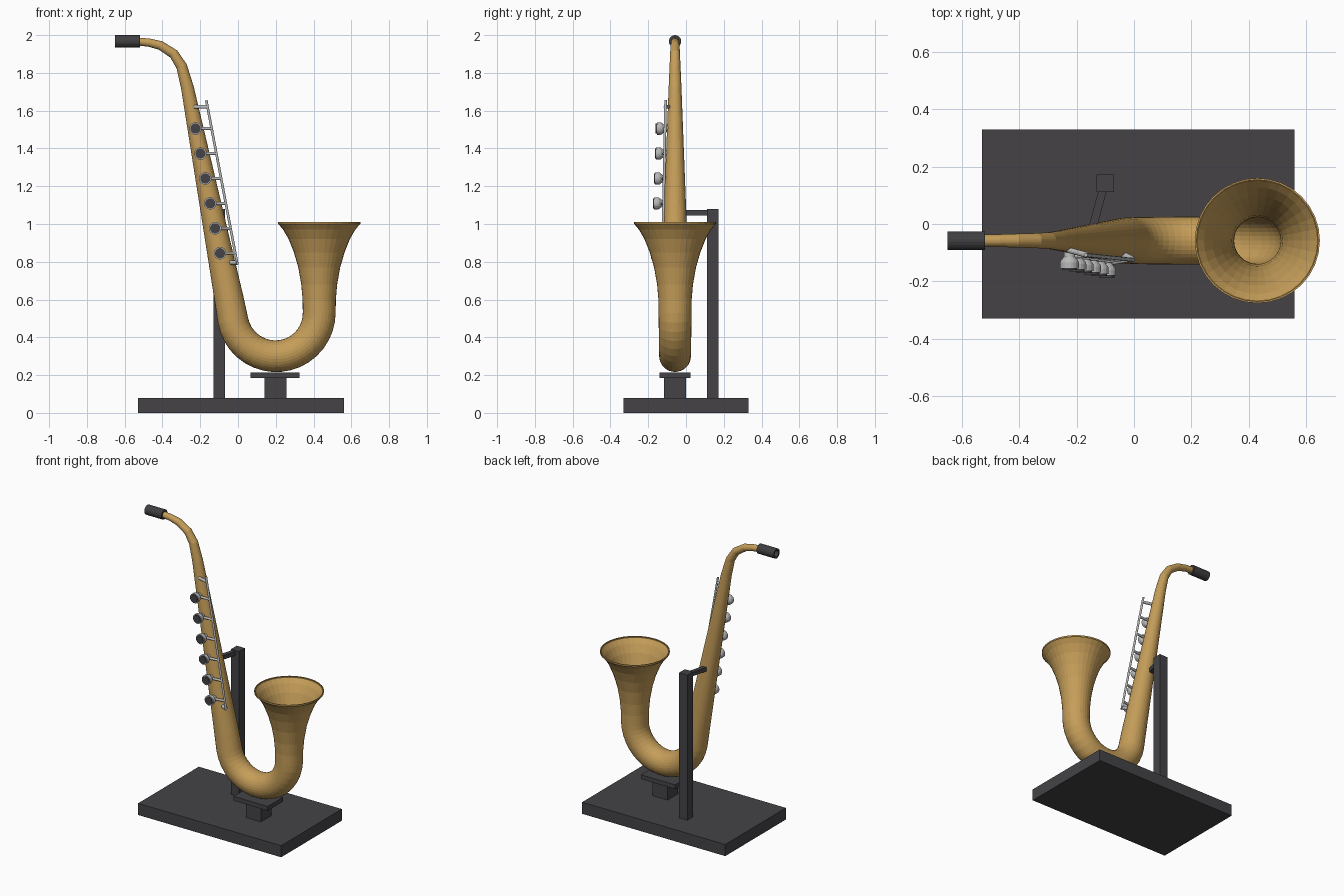
import bpy, bmesh, math
from mathutils import Vector

cube = bpy.data.objects.get("Cube")
if cube:
    bpy.data.objects.remove(cube, do_unlink=True)

AXIS_Y = -0.058  # plane the horn lies in


def material(name, rgb, rough=0.5):
    m = bpy.data.materials.new(name)
    m.use_nodes = True
    m.diffuse_color = (*rgb, 1)
    bsdf = m.node_tree.nodes["Principled BSDF"]
    bsdf.inputs["Base Color"].default_value = (*rgb, 1)
    bsdf.inputs["Roughness"].default_value = rough
    return m


brass = material("brass", (0.56, 0.34, 0.10))
silver = material("silver", (0.48, 0.49, 0.48))
charcoal = material("charcoal", (0.058, 0.055, 0.062))
black = material("black_rubber", (0.05, 0.05, 0.054))


def finish(name, bm, mat):
    bmesh.ops.recalc_face_normals(bm, faces=bm.faces)
    mesh = bpy.data.meshes.new(name)
    bm.to_mesh(mesh)
    bm.free()
    mesh.materials.append(mat)
    ob = bpy.data.objects.new(name, mesh)
    bpy.context.collection.objects.link(ob)
    return ob


def box(name, center, size, mat):
    bm = bmesh.new()
    bmesh.ops.create_cube(bm, size=1)
    for v in bm.verts:
        v.co = Vector(a * s + c for a, s, c in zip(v.co, size, center))
    return finish(name, bm, mat)


def loft(name, rings, mat, caps=True):
    """Skin a list of rings, each a list of points of equal count."""
    bm = bmesh.new()
    loops = [[bm.verts.new(p) for p in ring] for ring in rings]
    n = len(loops[0])
    for a, b in zip(loops, loops[1:]):
        for i in range(n):
            j = (i + 1) % n
            bm.faces.new((a[i], a[j], b[j], b[i]))
    if caps:
        bm.faces.new(loops[0])
        bm.faces.new(loops[-1])
    return finish(name, bm, mat)


def circle(center, u, v, radius, sides):
    steps = [2 * math.pi * i / sides for i in range(sides)]
    return [center + radius * (math.cos(a) * u + math.sin(a) * v) for a in steps]


def lathe(name, start, direction, profile, mat, sides=16):
    """Turn (radius, distance) pairs about a line."""
    d = Vector(direction).normalized()
    u = d.orthogonal().normalized()
    v = d.cross(u)
    return loft(name, [circle(Vector(start) + d * t, u, v, r, sides) for r, t in profile], mat)


def rod(name, a, b, radius, mat, sides=12):
    d = Vector(b) - Vector(a)
    return lathe(name, a, d, [(radius, 0), (radius, d.length)], mat, sides)


# Straight body axis and taper, by height
def body_x(z):
    return -0.095 - 0.197 * (z - 0.845)


def body_r(z):
    return 0.080 - 0.0387 * (z - 0.53)


# Horn tube: neck, tapering body, U bend, flared bell, as (x, z, radius)
path = [(-0.54, 1.967, 0.020), (-0.47, 1.960, 0.022), (-0.41, 1.945, 0.024),
        (-0.34, 1.900, 0.026), (-0.298, 1.834, 0.029)]
path += [(body_x(z), z, body_r(z)) for z in (1.72, 1.5, 1.25, 1.0, 0.75, 0.6)]
BEND = 18
for i in range(BEND + 1):
    t = i / BEND
    a = math.radians(191 + 169 * t)
    path.append((0.20 + 0.23 * math.cos(a), 0.53 + 0.23 * math.sin(a), 0.081 + 0.006 * t))
path += [(0.43, z, r) for z, r in ((0.60, 0.088), (0.68, 0.095), (0.77, 0.111),
                                   (0.85, 0.134), (0.92, 0.162), (0.97, 0.191),
                                   (0.998, 0.214), (1.0, 0.218), (1.01, 0.218))]
rings = []
for i, (x, z, r) in enumerate(path):
    p, q = path[max(i - 1, 0)], path[min(i + 1, len(path) - 1)]
    t = Vector((q[0] - p[0], 0, q[1] - p[1])).normalized()
    rings.append(circle(Vector((x, AXIS_Y, z)), Vector((-t.z, 0, t.x)), Vector((0, 1, 0)), r, 32))
horn = loft("horn_tube", rings, brass, caps=False)
wall = horn.modifiers.new("wall", "SOLIDIFY")
wall.thickness = 0.006
wall.offset = -1

# Mouthpiece with a bored tip
lathe("mouthpiece", (-0.52, AXIS_Y, 1.967), (-1, 0, 0),
      [(0.033, 0), (0.033, 0.13), (0.022, 0.13), (0.022, 0.07)], black, 20)

# Long key rod beside the body with its two posts
rod_top = Vector((-0.168, -0.108, 1.655))
rod_low = Vector((-0.003, -0.125, 0.785))
rod("key_rod", rod_top, rod_low, 0.007, silver)


def on_rod(z):
    return rod_top.lerp(rod_low, (rod_top.z - z) / (rod_top.z - rod_low.z))


rod("key_rod_post_top", (-0.232, -0.090, 1.62), on_rod(1.62), 0.010, silver)
rod("key_rod_post_bottom", (-0.06, -0.095, 0.795), on_rod(0.795), 0.012, silver)

# Key cups with dark pads, each linked to the rod by an arm
for i in range(6):
    z = 0.845 + 0.132 * i
    x = body_x(z)
    y = AXIS_Y - body_r(z) + 0.006
    lathe(f"key_cup_{i + 1}", (x, y, z), (0, -1, 0),
          [(0.018, 0), (0.020, 0.020), (0.031, 0.034), (0.033, 0.040), (0.033, 0.060)],
          silver, 20)
    lathe(f"key_pad_{i + 1}", (x, y - 0.058, z), (0, -1, 0),
          [(0.027, 0), (0.027, 0.008)], charcoal, 20)
    rod(f"key_arm_{i + 1}", (x, y - 0.018, z), on_rod(z), 0.008, silver)

# Display stand
box("base", (0.015, 0, 0.04), (1.09, 0.66, 0.08), charcoal)
box("pedestal", (0.198, AXIS_Y, 0.135), (0.115, 0.115, 0.11), charcoal)
box("saddle", (0.195, AXIS_Y, 0.2), (0.26, 0.165, 0.03), charcoal)
box("post", (-0.10, 0.142, 0.58), (0.062, 0.062, 1.0), charcoal)

# Arm reaching from the post to the body
arm = box("support_arm", (0, 0, 0), (0.028, 0.15, 0.028), charcoal)
arm.location = (-0.126, 0.055, 1.06)
arm.rotation_euler.z = math.radians(-15)
